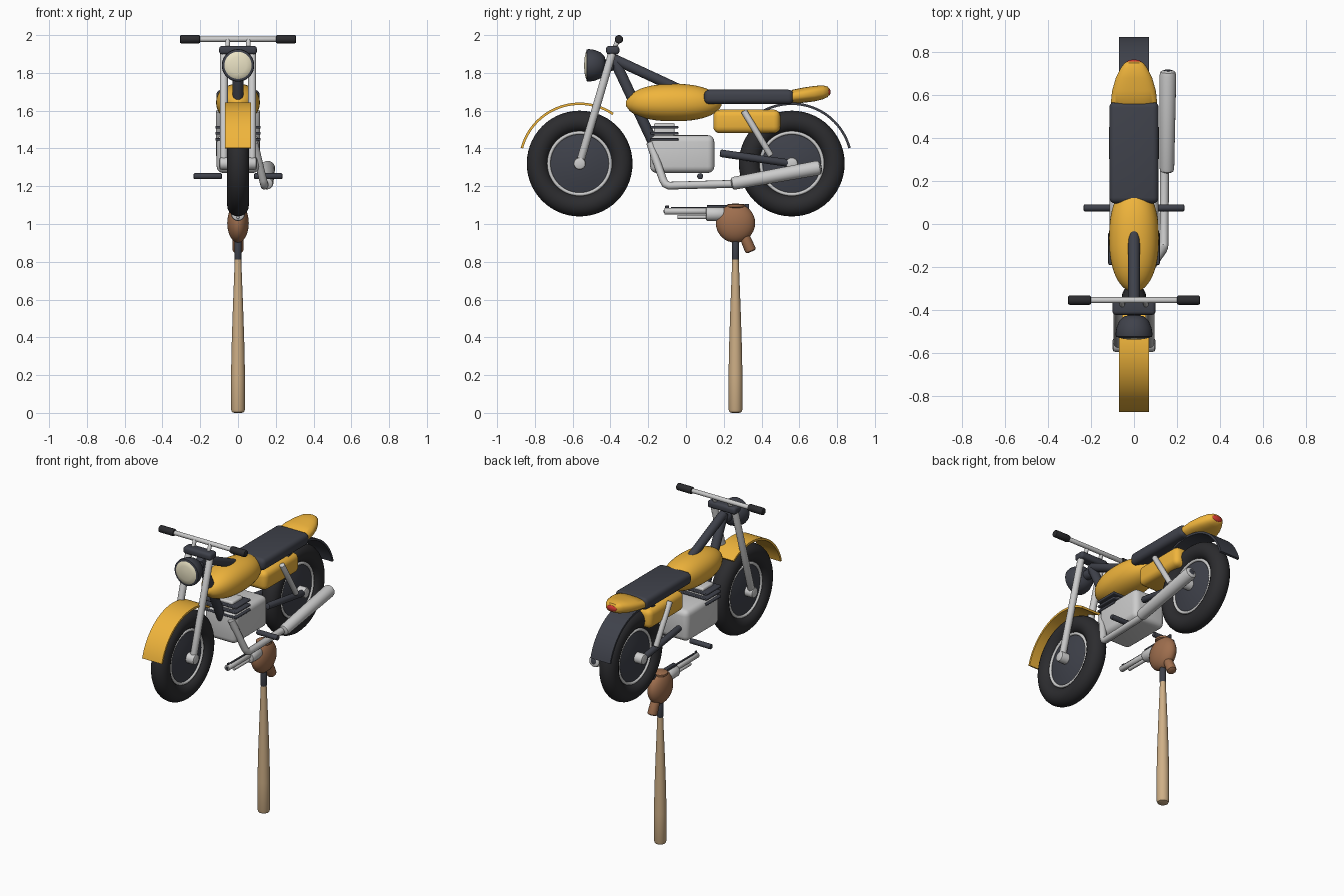
import bpy, bmesh, math
from mathutils import Vector

if "Cube" in bpy.data.objects:
    bpy.data.objects.remove(bpy.data.objects["Cube"])


def material(name, rgb):
    m = bpy.data.materials.new(name)
    m.diffuse_color = (*rgb, 1)
    m.use_nodes = True
    m.node_tree.nodes["Principled BSDF"].inputs["Base Color"].default_value = m.diffuse_color
    return m


YELLOW = material("yellow_paint", (0.87, 0.46, 0.045))
DARK = material("dark_metal", (0.05, 0.054, 0.07))
RUBBER = material("rubber", (0.025, 0.025, 0.028))
CREAM = material("lens_cream", (0.82, 0.76, 0.55))
RED = material("lamp_red", (0.65, 0.04, 0.03))
WOOD = material("pale_wood", (0.62, 0.43, 0.24))
BROWN = material("brown_leather", (0.34, 0.155, 0.075))


def finish(ob, mat, angle=40):
    if mat:
        ob.data.materials.clear()
        ob.data.materials.append(mat)
    bpy.ops.object.select_all(action='DESELECT')
    ob.select_set(True)
    bpy.context.view_layer.objects.active = ob
    bpy.ops.object.shade_smooth_by_angle(angle=math.radians(angle))
    return ob


def skin(name, rings, mat, closed=False):
    """Join rings of points into a surface, capped unless closed in a loop."""
    bm = bmesh.new()
    vr = [[bm.verts.new(p) for p in r] for r in rings]
    n = len(vr[0])
    pairs = list(zip(vr, vr[1:])) + ([(vr[-1], vr[0])] if closed else [])
    for a, b in pairs:
        for i in range(n):
            j = (i + 1) % n
            bm.faces.new((a[i], a[j], b[j], b[i]))
    if not closed:
        bm.faces.new(vr[0])
        bm.faces.new(vr[-1])
    bmesh.ops.recalc_face_normals(bm, faces=bm.faces)
    me = bpy.data.meshes.new(name)
    bm.to_mesh(me)
    bm.free()
    ob = bpy.data.objects.new(name, me)
    bpy.context.collection.objects.link(ob)
    return finish(ob, mat)


def lathe(name, prof, origin, axis, mat=None, seg=32, closed=False):
    """Turn (radius, distance) pairs about an axis."""
    q = Vector(axis).to_track_quat('Z', 'Y')
    o = Vector(origin)
    rings = [[o + q @ Vector((r * math.cos(a), r * math.sin(a), t))
              for a in (2 * math.pi * i / seg for i in range(seg))] for r, t in prof]
    return skin(name, rings, mat, closed)


def rod(name, a, b, r, mat=None, r2=None, rnd=0.4):
    """Straight bar with softened ends."""
    r2 = r2 or r
    d = Vector(b) - Vector(a)
    L = d.length
    p = [(r * .6, 0), (r * .9, r * rnd * .3), (r, r * rnd),
         (r2, L - r2 * rnd), (r2 * .9, L - r2 * rnd * .3), (r2 * .6, L)]
    return lathe(name, p, a, d, mat, 20)


def ring(name, c, axis, R, r, mat=None):
    p = [(R + r * math.cos(2 * math.pi * i / 20), r * math.sin(2 * math.pi * i / 20)) for i in range(20)]
    return lathe(name, p, c, axis, mat, 56, closed=True)


def box(name, c, size, bevel, mat=None):
    bpy.ops.mesh.primitive_cube_add(size=1, location=c)
    ob = bpy.context.object
    ob.name = name
    ob.scale = size
    bpy.ops.object.transform_apply(location=False, rotation=False, scale=True)
    m = ob.modifiers.new("round", 'BEVEL')
    m.width, m.segments = bevel, 4
    bpy.ops.object.modifier_apply(modifier="round")
    return finish(ob, mat)


def ball(name, c, size, mat=None):
    bpy.ops.mesh.primitive_uv_sphere_add(segments=32, ring_count=16, location=c)
    ob = bpy.context.object
    ob.name = name
    ob.scale = size
    return finish(ob, mat)


def loft(name, stations, mat, power=2.0):
    """Superellipse sections (y, z, half width, half height)."""
    e = 2 / power
    f = lambda v: math.copysign(abs(v) ** e, v)
    rings = [[(hx * f(math.cos(a)), y, z + hz * f(math.sin(a)))
              for a in (2 * math.pi * i / 40 for i in range(40))] for y, z, hx, hz in stations]
    return skin(name, rings, mat)


def fender(name, y, z, a0, a1, mat):
    rings = []
    for i in range(33):
        a = math.radians(a0 + (a1 - a0) * i / 32)
        rings.append([(x, y + r * math.cos(a), z + r * math.sin(a))
                      for x, r in ((-.07, .31), (.07, .31), (.07, .323), (-.07, .323))])
    return skin(name, rings, mat)


# Wheels: tyre, dished disc, rim rings and hub
FY, RY, WZ = -0.563, 0.56, 1.32
for tag, y in (("front", FY), ("rear", RY)):
    ring(tag + "_tyre", (0, y, WZ), (1, 0, 0), .223, .057, RUBBER)
    lathe(tag + "_wheel_disc", [(.03, -.045), (.1, -.038), (.165, -.022), (.165, .022), (.1, .038), (.03, .045)],
          (0, y, WZ), (1, 0, 0), DARK, 48)
    for s in (-1, 1):
        ring(tag + "_rim", (s * .026, y, WZ), (1, 0, 0), .163, .009)
    rod(tag + "_axle", (-.1, y, WZ), (.1, y, WZ), .033)
fender("front_fender", FY, WZ, 56, 165, YELLOW)
fender("rear_fender", RY, WZ, 15, 118, DARK)

# Fork, clamp and handlebar
for s in (-1, 1):
    rod("fork_leg", (s * .075, FY, WZ), (s * .075, -.388, 1.915), .021)
    rod("bar_riser", (s * .055, -.385, 1.92), (s * .055, -.357, 1.98), .012)
    rod("hand_grip", (s * .2, -.355, 1.978), (s * .308, -.355, 1.978), .022, RUBBER)
    rod("foot_peg", (s * .085, .075, 1.253), (s * .235, .075, 1.253), .016, DARK)
    rod("swing_arm", (s * .08, .18, 1.375), (s * .08, RY, WZ), .02, DARK)
    rod("shock", (s * .1, .305, 1.60), (s * .1, .45, 1.36), .017)
rod("handlebar", (-.22, -.355, 1.978), (.22, -.355, 1.978), .014)
box("fork_clamp", (0, -.388, 1.92), (.2, .07, .045), .016, DARK)

# Headlight
lathe("headlight_shell", [(.02, -.1), (.045, -.095), (.068, -.075), (.082, -.04), (.086, -.012), (.084, 0), (.074, .003)],
      (0, -.525, 1.84), (0, -1, 0), DARK)
lathe("headlight_lens", [(.075, 0), (.07, .005), (.045, .011), (.012, .014)],
      (0, -.525, 1.84), (0, -1, 0), CREAM)
rod("headlight_stem", (0, -.45, 1.84), (0, -.38, 1.84), .03, DARK)

# Frame tubes
rod("top_tube", (0, -.385, 1.875), (0, .1, 1.65), .027, DARK)
rod("down_tube", (0, -.385, 1.88), (0, -.15, 1.38), .028, DARK)

# Tank
tank = []
for i in range(25):
    t = -math.cos(math.pi * (i + .35) / 24.7)
    k = max(.02, (1 - abs(t) ** 2.3)) ** .5
    tank.append((-.065 + .252 * t, 1.637 + .006 * k, .116 * k, .099 * k))
loft("fuel_tank", tank, YELLOW, 2.15)

# Seat, tail and lamp
box("seat", (0, .333, 1.673), (.23, .475, .076), .028, DARK)
loft("tail", [(.555, 1.673, .09, .03), (.565, 1.674, .108, .037), (.62, 1.682, .102, .04), (.68, 1.69, .085, .041),
              (.725, 1.697, .063, .037), (.75, 1.7, .045, .028), (.757, 1.7, .03, .018)], YELLOW, 2.5)
ball("tail_lamp", (0, .752, 1.699), (.036, .014, .02), RED)
box("side_box", (0, .322, 1.543), (.19, .355, .125), .035, YELLOW)

# Engine with cooling fins
box("engine_block", (0, -.02, 1.37), (.226, .34, .2), .035)
box("cylinder_block", (0, -.115, 1.47), (.16, .11, .13), .01)
for z in (1.448, 1.48, 1.512):
    box("cooling_fin", (0, -.115, z), (.24, .15, .014), .005, DARK)

# Exhaust on the right side
cu = bpy.data.curves.new("exhaust_pipe", 'CURVE')
cu.dimensions = '3D'
cu.bevel_depth, cu.bevel_resolution, cu.use_fill_caps = .021, 4, True
sp = cu.splines.new('POLY')
path = [(.085, -.19, 1.43), (.132, -.122, 1.235), (.138, -.11, 1.212), (.14, -.09, 1.203), (.142, .27, 1.213)]
sp.points.add(len(path) - 1)
for p, co in zip(sp.points, path):
    p.co = (*co, 1)
pipe = bpy.data.objects.new("exhaust_pipe", cu)
bpy.context.collection.objects.link(pipe)
bpy.context.view_layer.objects.active = pipe
pipe.select_set(True)
bpy.ops.object.select_all(action='DESELECT')
pipe.select_set(True)
bpy.ops.object.convert(target='MESH')
finish(bpy.context.object, None)
rod("muffler", (.153, .24, 1.213), (.158, .715, 1.3), .034, None, .039, .6)
rod("muffler_outlet", (.158, .69, 1.296), (.158, .718, 1.301), .021, DARK)

# Bat used as the post
lathe("bat", [(.02, 0), (.032, .004), (.037, .018), (.037, .2), (.033, .38), (.027, .56), (.02, .74), (.017, .82)],
      (0, .262, 0), (0, 0, 1), WOOD)
rod("bat_grip", (0, .262, .81), (0, .262, .93), .019, DARK)

# Leather ball-shaped glove with a rim on top
ball("glove", (0, .262, 1.005), (.057, .104, .104), BROWN)
lathe("glove_cuff", [(.03, 0), (.047, .01), (.047, .022), (.04, .026)], (0, .265, 1.08), (0, 0, 1), BROWN)

# Revolver
rod("gun_barrel", (0, -.115, 1.068), (0, .14, 1.068), .018, None, None, .2)
rod("barrel_bore", (0, -.118, 1.068), (0, -.1, 1.068), .01, DARK)
rod("ejector_rod", (0, -.045, 1.037), (0, .14, 1.037), .011)
box("front_sight", (0, -.1, 1.09), (.008, .02, .014), .002, DARK)
box("barrel_rib", (0, .02, 1.086), (.012, .2, .008), .002, DARK)
rod("gun_cylinder", (0, .105, 1.053), (0, .205, 1.053), .037, None, None, .25)
box("gun_frame", (0, .21, 1.093), (.03, .2, .014), .004, DARK)
box("gun_hammer", (0, .322, 1.092), (.014, .025, .03), .004, DARK)
loft_grip = rod("gun_grip", (0, .29, .98), (0, .345, .853), .026, BROWN, .03, .5)
